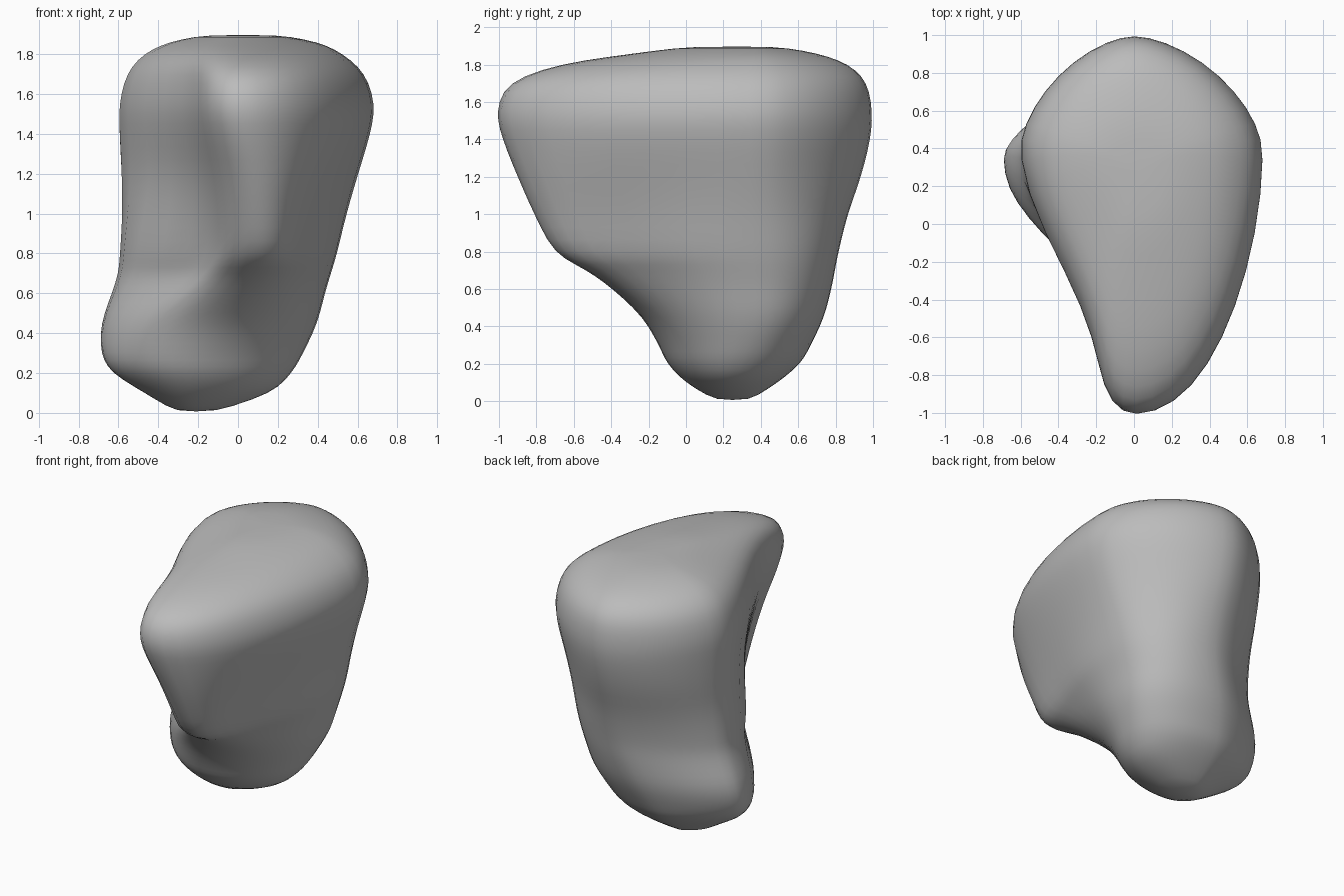
import bpy
import bmesh
import math
from mathutils import Vector

SEGMENTS = 40
STEPS = 3

cube = bpy.data.objects.get("Cube")
if cube:
    bpy.data.objects.remove(cube, do_unlink=True)


def make_material(name, colour):
    material = bpy.data.materials.new(name)
    material.use_nodes = True
    material.diffuse_color = colour
    material.node_tree.nodes["Principled BSDF"].inputs["Base Color"].default_value = colour
    return material


def smoothstep(low, high, value):
    t = min(max((value - low) / (high - low), 0), 1)
    return t * t * (3 - 2 * t)


def catmull(a, b, c, d, t):
    return b + 0.5 * t * (c - a + t * (2 * a - 5 * b + 4 * c - d + t * (3 * (b - c) + d - a)))


# Height, left edge, right edge, ridge x, ridge y, back y of each level
levels = [
    (0.01, -0.32, -0.1, -0.22, 0.15, 0.35),
    (0.1, -0.47, 0.16, -0.2, 0, 0.49),
    (0.2, -0.63, 0.27, -0.2, -0.1, 0.61),
    (0.3, -0.69, 0.33, -0.18, -0.15, 0.67),
    (0.45, -0.69, 0.4, -0.1, -0.24, 0.74),
    (0.6, -0.64, 0.44, 0.02, -0.4, 0.78),
    (0.7, -0.61, 0.47, 0.09, -0.54, 0.8),
    (0.8, -0.6, 0.5, 0.13, -0.71, 0.82),
    (1, -0.59, 0.55, 0.12, -0.82, 0.87),
    (1.2, -0.6, 0.61, 0.09, -0.91, 0.94),
    (1.4, -0.61, 0.67, 0.03, -0.99, 0.99),
    (1.55, -0.61, 0.69, 0, -1.02, 1),
    (1.7, -0.57, 0.64, 0, -0.95, 0.97),
    (1.8, -0.48, 0.53, 0.02, -0.68, 0.87),
    (1.86, -0.35, 0.4, 0.03, -0.28, 0.7),
    (1.895, -0.18, 0.22, 0.03, 0, 0.5),
]


def ring(level):
    """Closed outline: rounded back, front drawn in towards a blunt ridge."""
    z, left, right, ridge, front, back = level
    mid_y = 0.25 + 0.13 * smoothstep(0, 0.5, z)
    back_x = -0.22 + 0.22 * smoothstep(0, 0.9, z)
    waist = 0.15 + 0.85 * smoothstep(0.4, 0.85, z) * (1 - 0.4 * smoothstep(1.65, 1.85, z))
    low_fullness = 1 - smoothstep(0.6, 1.3, z)
    hollow_start = 0.2 * (1 - smoothstep(0.8, 1.3, z))
    points = []
    for i in range(SEGMENTS):
        angle = math.tau * i / SEGMENTS
        c, s = math.cos(angle), math.sin(angle)
        if s >= 0:
            power = 2 / (1.65 + low_fullness * (0.55 if c > 0 else -0.2))
            across, along = abs(c) ** power, s ** power
            y = mid_y + (back - mid_y) * along
            tip_x = back_x
        else:
            along = -s
            pinch = 0.26 - 0.22 * smoothstep(0.7, 1.5, z) if c > 0 else 0.5
            hollow = smoothstep(hollow_start, 0.75, along) * (1 - 0.3 * smoothstep(0.75, 1, along))
            across = abs(c) * (1 - waist * pinch * hollow)
            y = mid_y + (front - mid_y) * along
            tip_x = ridge
        side = right if c > 0 else left
        # Each half spans from the ridge line out to its own side
        points.append(Vector((tip_x + (side - tip_x) * across, y, z)))
    return points


# Stone body: loft the outlines, then close both ends
bm = bmesh.new()
rings = []
last = len(levels) - 1
for k in range(last):
    keys = [levels[min(max(k + o, 0), last)] for o in (-1, 0, 1, 2)]
    for step in range(STEPS):
        level = [catmull(*values, step / STEPS) for values in zip(*keys)]
        rings.append([bm.verts.new(p) for p in ring(level)])
rings.append([bm.verts.new(p) for p in ring(levels[-1])])

for lower, upper in zip(rings, rings[1:]):
    for i in range(SEGMENTS):
        j = (i + 1) % SEGMENTS
        bm.faces.new((lower[i], lower[j], upper[j], upper[i]))
bottom = bm.verts.new((-0.22, 0.25, -0.01))
top = bm.verts.new((0.03, 0.25, 1.905))
for i in range(SEGMENTS):
    j = (i + 1) % SEGMENTS
    bm.faces.new((rings[0][j], rings[0][i], bottom))
    bm.faces.new((rings[-1][i], rings[-1][j], top))

# Soften the joins between levels
for _ in range(4):
    bmesh.ops.smooth_vert(bm, verts=bm.verts, factor=0.35,
                          use_axis_x=True, use_axis_y=True, use_axis_z=True)
bmesh.ops.recalc_face_normals(bm, faces=bm.faces)

mesh = bpy.data.meshes.new("stone_body")
bm.to_mesh(mesh)
bm.free()
for polygon in mesh.polygons:
    polygon.use_smooth = True
mesh.materials.append(make_material("stone_grey", (0.5, 0.5, 0.5, 1)))
stone = bpy.data.objects.new("stone_body", mesh)
bpy.context.collection.objects.link(stone)
